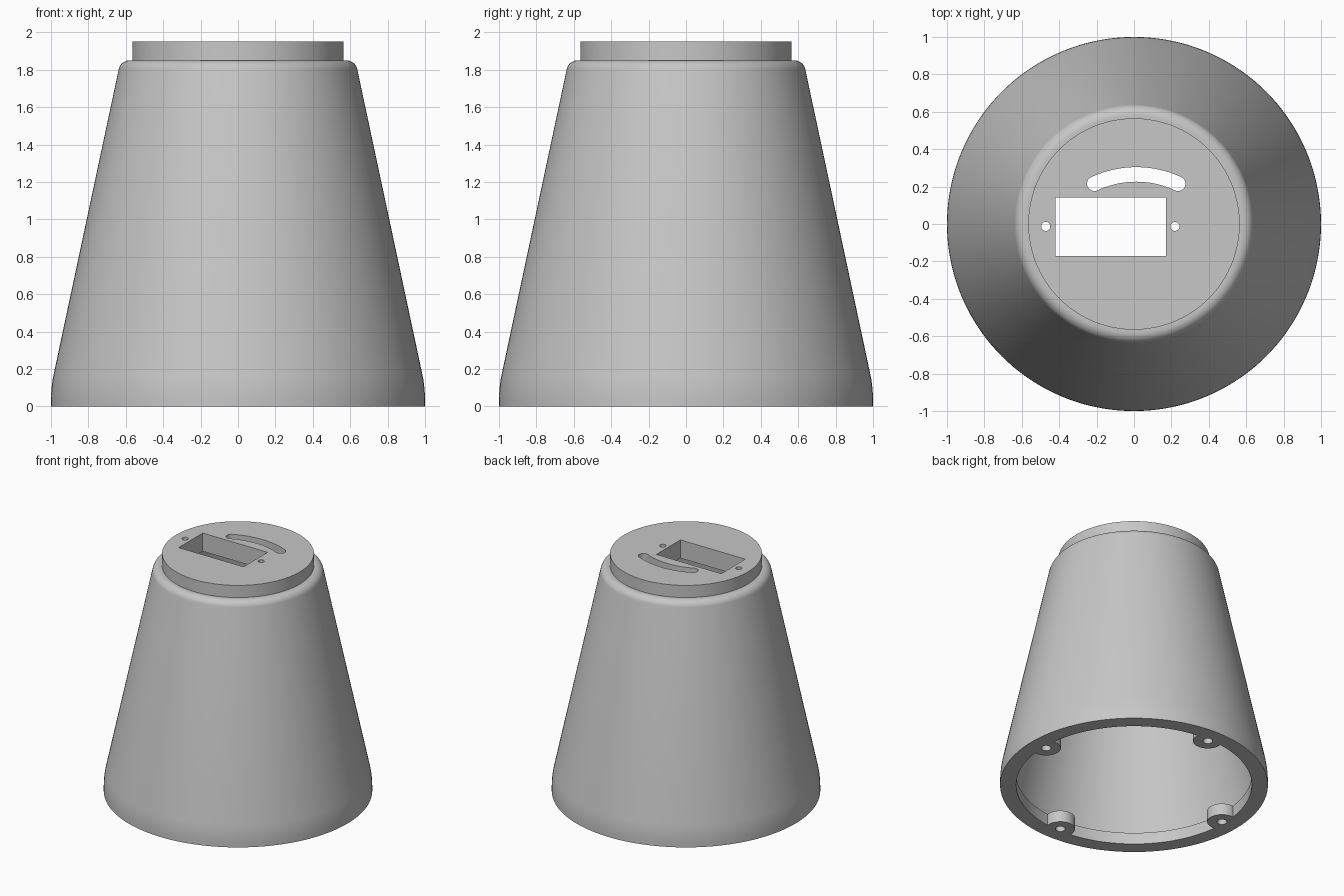
import bpy, bmesh
from math import sin, cos, radians, pi

cube = bpy.data.objects.get("Cube")
if cube:
    bpy.data.objects.remove(cube, do_unlink=True)

grey = bpy.data.materials.new("plain_grey")
grey.use_nodes = True
COLOUR = (0.57, 0.57, 0.57, 1)
grey.diffuse_color = COLOUR
grey.node_tree.nodes["Principled BSDF"].inputs["Base Color"].default_value = COLOUR


def arc(cx, cy, r, start, end, steps):
    """Points along an arc, angles in degrees."""
    angles = [radians(start + (end - start) * i / steps) for i in range(steps + 1)]
    return [(cx + r * cos(a), cy + r * sin(a)) for a in angles]


def to_object(name, bm):
    bmesh.ops.recalc_face_normals(bm, faces=bm.faces)
    mesh = bpy.data.meshes.new(name)
    bm.to_mesh(mesh)
    bm.free()
    mesh.materials.append(grey)
    ob = bpy.data.objects.new(name, mesh)
    bpy.context.collection.objects.link(ob)
    return ob


def lathe(name, profile, steps):
    bm = bmesh.new()
    verts = [bm.verts.new((r, 0, z)) for r, z in profile]
    edges = [bm.edges.new(pair) for pair in zip(verts, verts[1:])]
    bmesh.ops.spin(bm, geom=verts + edges, cent=(0, 0, 0), axis=(0, 0, 1),
                   angle=2 * pi, steps=steps, use_merge=False)
    bmesh.ops.remove_doubles(bm, verts=bm.verts, dist=1e-5)
    return to_object(name, bm)


def prism(name, outline, bottom, top):
    bm = bmesh.new()
    face = bm.faces.new([bm.verts.new((x, y, bottom)) for x, y in outline])
    new = bmesh.ops.extrude_face_region(bm, geom=[face])["geom"]
    bmesh.ops.translate(bm, vec=(0, 0, top - bottom),
                        verts=[v for v in new if isinstance(v, bmesh.types.BMVert)])
    return to_object(name, bm)


def circle(x, y, r, steps=48):
    return arc(x, y, r, 0, 360, steps)[:-1]


def combine(target, tool, operation):
    mod = target.modifiers.new(tool.name, 'BOOLEAN')
    mod.operation = operation
    mod.solver = 'EXACT'
    mod.object = tool
    bpy.context.view_layer.objects.active = target
    bpy.ops.object.modifier_apply(modifier=mod.name)
    bpy.data.objects.remove(tool, do_unlink=True)


# Thin tapered shell: cavity, thick bottom rim, rounded outside, raised neck
RIM = 0.095
cavity = [(0, 1.8), (0.573, 1.8), (0.585, 1.79), (0.933, 0.165), (0.945, RIM)]
rim = [(0.88, RIM), (0.88, 0), (1, 0)]
outside = arc(0.3, 0.03, 0.7, 0, 12, 5) + arc(0.579, 1.79, 0.06, 12, 90, 10)
neck = [(0.565, 1.85), (0.565, 1.95), (0, 1.95)]
shell = lathe("tapered_housing", cavity + rim + outside + neck, 144)

# Four screw bosses inside the bottom rim, each with a blind hole
spots = [(0.857 * cos(i * pi / 2), 0.857 * sin(i * pi / 2)) for i in range(4)]
for x, y in spots:
    combine(shell, prism("boss", circle(x, y, 0.11), 0, RIM), 'UNION')
for x, y in spots:
    combine(shell, prism("boss_hole", circle(x, y, 0.037), -0.1, RIM - 0.01), 'DIFFERENCE')

# Rectangular opening and its two screw holes through the top
window = [(-0.42, -0.17), (0.17, -0.17), (0.17, 0.142), (-0.42, 0.142)]
combine(shell, prism("window_cutter", window, 1.6, 2.1), 'DIFFERENCE')
for x in (-0.472, 0.219):
    combine(shell, prism("screw_cutter", circle(x, -0.013, 0.024), 1.6, 2.1), 'DIFFERENCE')

# Curved slot with round ends
R, W, A, CX, CY = 0.53, 0.039, 25, 0.012, -0.265
ends = [(CX + R * cos(radians(a)), CY + R * sin(radians(a))) for a in (90 - A, 90 + A)]
slot = (arc(CX, CY, R + W, 90 - A, 90 + A, 20)
        + arc(*ends[1], W, 90 + A, 270 + A, 24)[1:]
        + arc(CX, CY, R - W, 90 + A, 90 - A, 20)[1:]
        + arc(*ends[0], W, 270 - A, 450 - A, 24)[1:-1])
combine(shell, prism("slot_cutter", slot, 1.6, 2.1), 'DIFFERENCE')

# Smooth curves, crisp edges
bpy.ops.object.select_all(action='DESELECT')
shell.select_set(True)
bpy.context.view_layer.objects.active = shell
bpy.ops.object.shade_smooth_by_angle(angle=radians(10))
